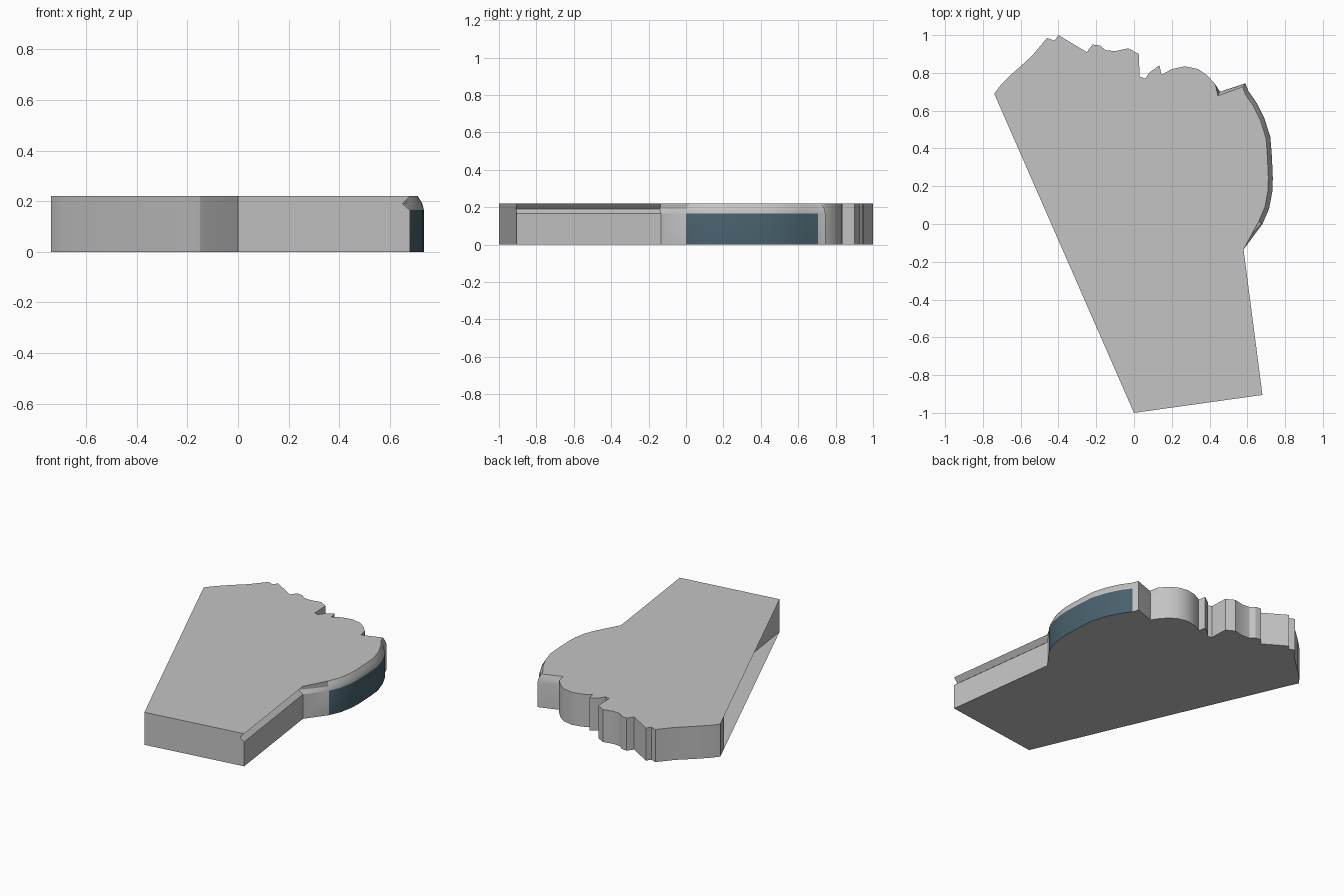
import bpy, bmesh, math
from mathutils import Vector

default_cube = bpy.data.objects.get("Cube")
if default_cube:
    bpy.data.objects.remove(default_cube, do_unlink=True)


def make_material(name, red, green, blue):
    material = bpy.data.materials.new(name)
    material.use_nodes = True
    colour = (red, green, blue, 1)
    material.diffuse_color = colour
    shader = next(n for n in material.node_tree.nodes if n.type == 'BSDF_PRINCIPLED')
    shader.inputs["Base Color"].default_value = colour
    return material


light_grey = make_material("light grey", .55, .55, .55)
slate_blue = make_material("slate blue", .065, .12, .155)

# Outline sections, counter-clockwise from the front corner
front_corner = [(0, -1)]
grooved_side = [(.68, -.905), (.58, -.135)]
blue_bulge = [(.68, 0), (.715, .08), (.732, .17), (.735, .24), (.73, .36),
              (.722, .46), (.69, .56), (.65, .64), (.605, .705)]
back_tip = [(.59, .745), (.455, .7)]
round_knuckle = [(.43, .74), (.39, .785), (.34, .82), (.27, .835), (.2, .82), (.145, .79)]
back_notches = [(.135, .84), (.08, .8), (.06, .77), (.03, .78), (.025, .9),
                (-.03, .93), (-.1, .915), (-.15, .92), (-.18, .945), (-.22, .95),
                (-.25, .91), (-.4, 1), (-.42, .97), (-.46, .985)]
left_shoulder = [(-.54, .89), (-.64, .8), (-.71, .73), (-.74, .69)]
recessed_side = [(-.69, .58), (-.21, .15), (-.15, .08), (-.13, 0)]

# Heights of the wall rings, and how far each ring steps inwards
levels = [0, .165, .19, .22]
flat_steps = [0, 0, 0, 0]
groove_steps = [0, 0, .03, 0]
chamfer_steps = [0, 0, .006, .024]
bulge_centre = Vector((.25, .3))
groove_inward = Vector((-1, -.14))


def ring_points(point, section):
    """Return the column of wall points standing over one outline point."""
    base = Vector(point)
    if section is grooved_side:
        inward, steps = groove_inward, groove_steps
    elif section is blue_bulge or section is back_tip:
        inward, steps = (bulge_centre - base).normalized(), chamfer_steps
    else:
        inward, steps = groove_inward, flat_steps
    return [(*(base + inward * step), z) for step, z in zip(steps, levels)]


sections = [front_corner, grooved_side, blue_bulge, back_tip, round_knuckle,
            back_notches, left_shoulder, recessed_side]
mesh_builder = bmesh.new()
columns = []
for section in sections:
    for point in section:
        verts = [mesh_builder.verts.new(co) for co in ring_points(point, section)]
        columns.append((verts, section))

# Walls, with the lower band of the bulge in blue
for index, (column, section) in enumerate(columns):
    following, next_section = columns[(index + 1) % len(columns)]
    is_bulge = section is blue_bulge and next_section is blue_bulge
    for level in range(len(levels) - 1):
        face = mesh_builder.faces.new((column[level], following[level],
                                       following[level + 1], column[level + 1]))
        face.material_index = 1 if is_bulge and level == 0 else 0

# Top and bottom plates run straight across the recessed side
plate_columns = [column for column, section in columns if section is not recessed_side]
mesh_builder.faces.new([column[-1] for column in plate_columns])
mesh_builder.faces.new([column[0] for column in reversed(plate_columns)])

mesh = bpy.data.meshes.new("shaped_slab")
mesh_builder.to_mesh(mesh)
mesh_builder.free()
mesh.materials.append(light_grey)
mesh.materials.append(slate_blue)
shaped_slab = bpy.data.objects.new("shaped_slab", mesh)
bpy.context.collection.objects.link(shaped_slab)

# Smooth the curved walls and keep the corners crisp
bpy.ops.object.select_all(action='DESELECT')
shaped_slab.select_set(True)
bpy.context.view_layer.objects.active = shaped_slab
bpy.ops.object.shade_smooth_by_angle(angle=math.radians(25))
